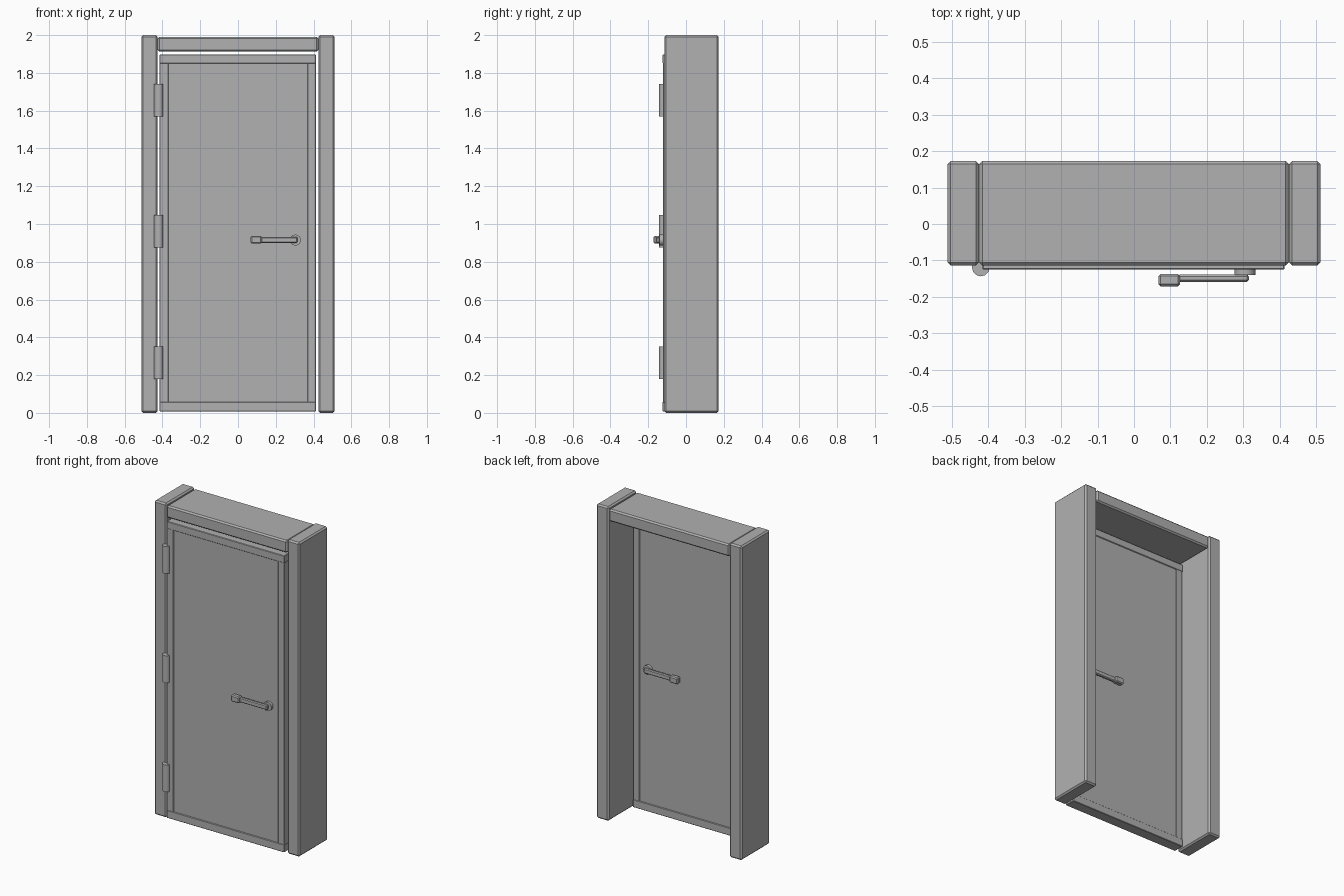
import bpy, bmesh, math
from mathutils import Matrix

if "Cube" in bpy.data.objects:
    bpy.data.objects.remove(bpy.data.objects["Cube"])

grey = bpy.data.materials.new("plain_grey")
grey.diffuse_color = (0.44, 0.44, 0.44, 1)
grey.use_nodes = True
grey.node_tree.nodes["Principled BSDF"].inputs["Base Color"].default_value = grey.diffuse_color


def finish(name, bm, bevel=0):
    """Chamfer the sharp edges and add the part to the scene."""
    if bevel:
        edges = [e for e in bm.edges if e.calc_face_angle(0) > math.radians(60)]
        bmesh.ops.bevel(bm, geom=edges, offset=bevel, segments=1, affect='EDGES')
    bmesh.ops.recalc_face_normals(bm, faces=bm.faces)
    mesh = bpy.data.meshes.new(name)
    bm.to_mesh(mesh)
    bm.free()
    mesh.materials.append(grey)
    obj = bpy.data.objects.new(name, mesh)
    bpy.context.collection.objects.link(obj)
    return obj


def box(name, x, y, z, bevel=0):
    """Box given by its (low, high) range on each axis."""
    bm = bmesh.new()
    bmesh.ops.create_cube(bm, size=1)
    for v in bm.verts:
        v.co = [r[0] if c < 0 else r[1] for c, r in zip(v.co, (x, y, z))]
    return finish(name, bm, bevel)


def cylinder(name, center, radius, depth, sides, axis='Z'):
    """Cylinder with smooth sides and flat caps."""
    bm = bmesh.new()
    turn = Matrix.Rotation(math.pi / 2, 4, 'X') if axis == 'Y' else Matrix()
    bmesh.ops.create_cone(bm, cap_ends=True, segments=sides, radius1=radius,
                          radius2=radius, depth=depth,
                          matrix=Matrix.Translation(center) @ turn)
    for f in bm.faces:
        f.smooth = len(f.verts) == 4
    for e in bm.edges:
        e.smooth = e.calc_face_angle(0) < math.radians(60)
    return finish(name, bm)


# Frame: two jambs and the lintel between them
depth = (-0.114, 0.173)
box("left_jamb", (-0.512, -0.425), depth, (0, 2), 0.009)
box("right_jamb", (0.425, 0.512), depth, (0, 2), 0.009)
box("lintel", (-0.425, 0.425), depth, (1.912, 1.99), 0.009)

# Door leaf: thin panel held by stiles and rails
front, back = -0.125, -0.055
box("door_panel", (-0.372, 0.371), (front + 0.005, back - 0.005), (0.05, 1.86))
for name, x in (("left_stile", (-0.416, -0.368)), ("right_stile", (0.367, 0.413))):
    box(name, x, (front + 0.002, back - 0.002), (0.054, 1.855), 0.003)
for name, z in (("bottom_rail", (0.008, 0.058)), ("top_rail", (1.85, 1.897))):
    box(name, (-0.416, 0.413), (front, back), z, 0.003)

# Hinge barrels
for i, z in enumerate((0.266, 0.961, 1.656)):
    cylinder(f"hinge_{i + 1}", (-0.42, -0.119, z), 0.0245, 0.172, 12)

# Lever handle on each side of the door
for side, face, s in (("front", front, 1), ("back", back, -1)):
    def span(a, b):
        return tuple(sorted((face - s * a, face - s * b)))
    cylinder(f"{side}_rose", (0.304, face - s * 0.006, 0.915), 0.029, 0.018, 16, 'Y')
    cylinder(f"{side}_spindle", (0.302, face - s * 0.02, 0.915), 0.011, 0.02, 8, 'Y')
    box(f"{side}_lever", (0.12, 0.315), span(0.014, 0.034), (0.9, 0.931), 0.005)
    box(f"{side}_grip", (0.067, 0.126), span(0.012, 0.046), (0.896, 0.937), 0.006)
